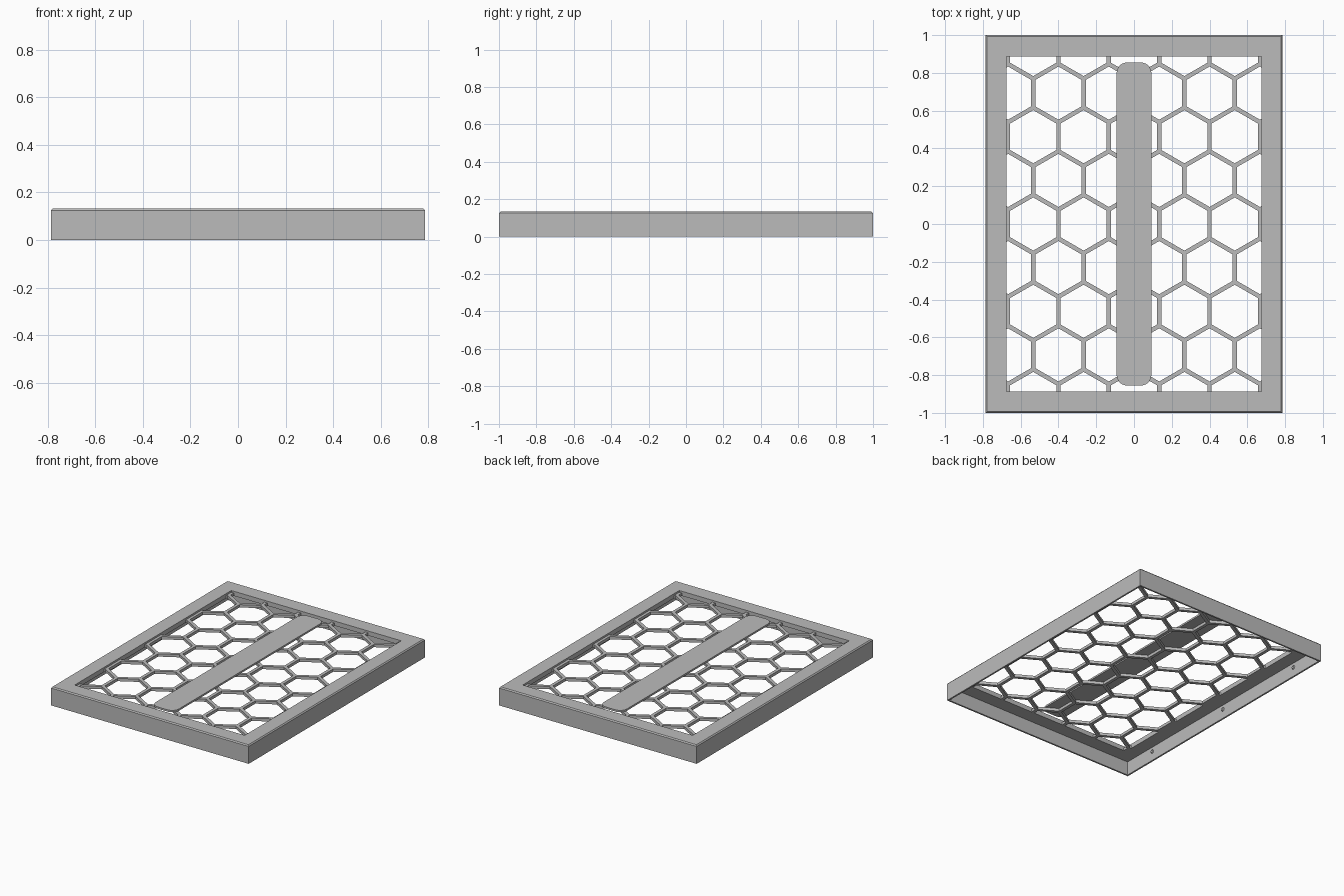
import bpy, bmesh, math
from mathutils import Matrix

if "Cube" in bpy.data.objects:
    bpy.data.objects.remove(bpy.data.objects["Cube"], do_unlink=True)

# Main dimensions
HX, HY, TOP = 0.785, 1.0, 0.133      # outer half sizes and height
WX, WY = 0.675, 0.888                # window half sizes
WALL, UNDER = 0.012, 0.10            # skirt thickness, underside of the top rim
GRID_TOP = 0.12
PITCH, STRAND = 0.2667, 0.023        # hexagon spacing, strand width

grey = bpy.data.materials.new("plain grey")
grey.use_nodes = True
grey.diffuse_color = (0.5, 0.5, 0.5, 1)
grey.node_tree.nodes["Principled BSDF"].inputs["Base Color"].default_value = (0.5, 0.5, 0.5, 1)


def finish(name, bm):
    bmesh.ops.recalc_face_normals(bm, faces=bm.faces)
    mesh = bpy.data.meshes.new(name)
    bm.to_mesh(mesh)
    bm.free()
    mesh.materials.append(grey)
    obj = bpy.data.objects.new(name, mesh)
    bpy.context.collection.objects.link(obj)
    return obj


def prism(bm, points, z0, z1):
    """Solid prism over a flat outline."""
    low = [bm.verts.new((x, y, z0)) for x, y in points]
    high = [bm.verts.new((x, y, z1)) for x, y in points]
    bm.faces.new(low[::-1])
    bm.faces.new(high)
    n = len(points)
    for i in range(n):
        j = (i + 1) % n
        bm.faces.new((low[i], low[j], high[j], high[i]))


# Hollow frame: a wall section swept round a rectangle
section = [(HX, HY, 0), (HX, HY, TOP - 0.008), (HX - 0.007, HY - 0.007, TOP),
           (WX, WY, TOP), (WX, WY, UNDER),
           (HX - WALL, HY - WALL, UNDER), (HX - WALL, HY - WALL, 0)]
bm = bmesh.new()
rings = [[bm.verts.new((sx * x, sy * y, z)) for sx, sy in ((1, 1), (-1, 1), (-1, -1), (1, -1))]
         for x, y, z in section]
for k, ring in enumerate(rings):
    nxt = rings[(k + 1) % len(rings)]
    for i in range(4):
        j = (i + 1) % 4
        bm.faces.new((ring[i], ring[j], nxt[j], nxt[i]))
finish("frame", bm)

# Honeycomb grid: a slab with hexagonal holes
bm = bmesh.new()
prism(bm, [(WX, WY), (-WX, WY), (-WX, -WY), (WX, -WY)], UNDER, GRID_TOP)
grid = finish("honeycomb_grid", bm)

bm = bmesh.new()
radius = (PITCH - STRAND) / math.sqrt(3)
for row in range(-4, 5):
    for col in range(-3, 4):
        cx = (col + 0.5 * (row % 2)) * PITCH
        cy = row * PITCH * math.sqrt(3) / 2
        prism(bm, [(cx + radius * math.sin(a * math.pi / 3), cy + radius * math.cos(a * math.pi / 3))
                   for a in range(6)], UNDER - 0.05, GRID_TOP + 0.05)
cutter = finish("hexagon_cutter", bm)
cut = grid.modifiers.new("holes", 'BOOLEAN')
cut.operation, cut.solver, cut.object = 'DIFFERENCE', 'EXACT', cutter
bpy.context.view_layer.update()
cut_mesh = bpy.data.meshes.new_from_object(grid.evaluated_get(bpy.context.evaluated_depsgraph_get()))
grid.modifiers.clear()
grid.data = cut_mesh
bpy.data.objects.remove(cutter, do_unlink=True)

# Centre bar with rounded corners, resting on the grid
BX, BY, R = 0.092, 0.855, 0.055
outline = []
for q, (sx, sy) in enumerate(((1, 1), (-1, 1), (-1, -1), (1, -1))):
    for s in range(7):
        a = (q + s / 6) * math.pi / 2
        outline.append((sx * (BX - R) + R * math.cos(a), sy * (BY - R) + R * math.sin(a)))
bm = bmesh.new()
prism(bm, outline, GRID_TOP, TOP)
finish("centre_bar", bm)

# Small clip studs on the inside of the long walls
bm = bmesh.new()
for side in (-1, 1):
    for y in (-0.73, 0, 0.73):
        place = Matrix.Translation((side * (HX - WALL - 0.003), y, 0.066)) @ Matrix.Rotation(-side * math.pi / 2, 4, 'Y')
        bmesh.ops.create_cone(bm, cap_ends=True, segments=16, radius1=0.014, radius2=0.01,
                              depth=0.01, matrix=place)
finish("clip_studs", bm)
